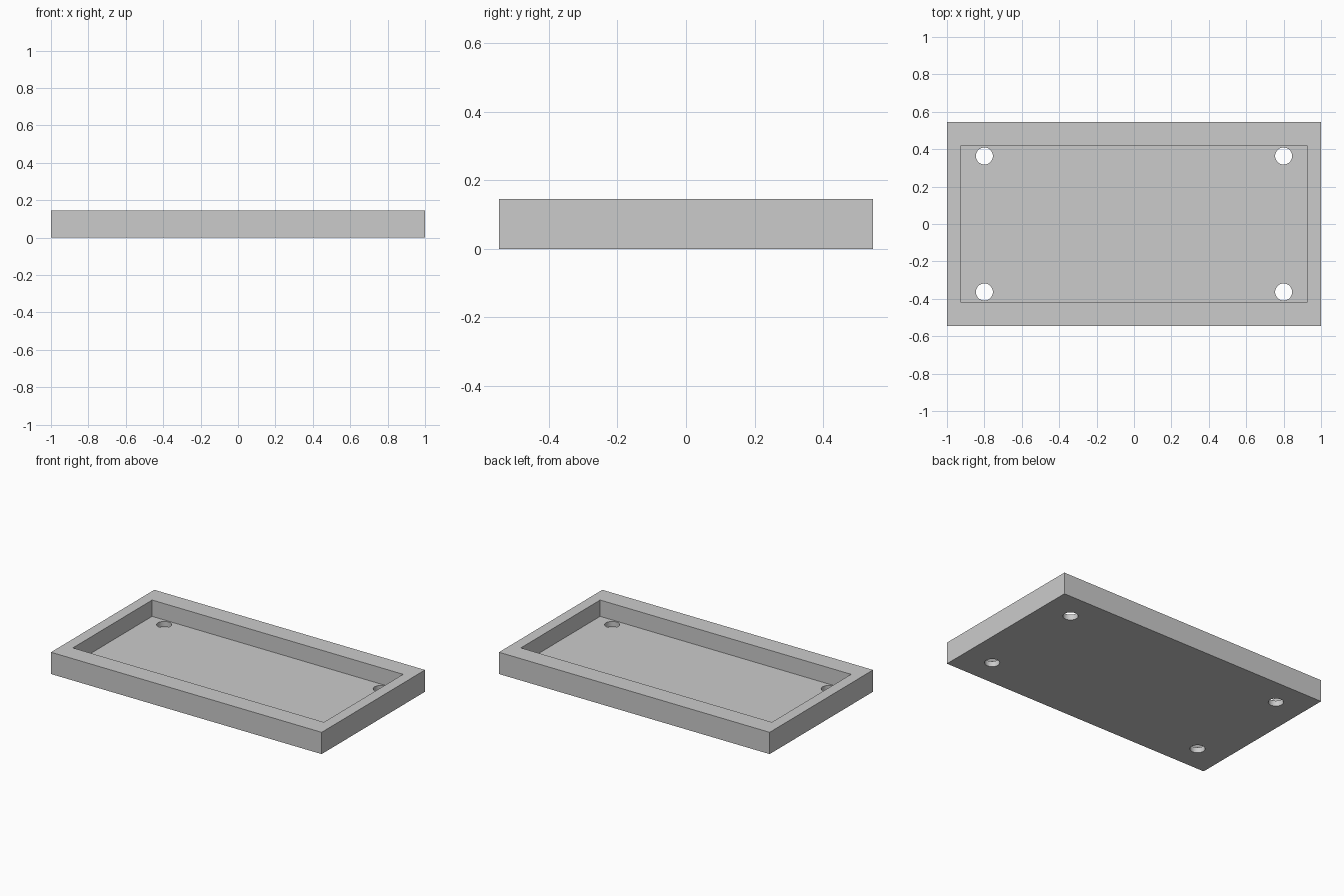
import bpy
import bmesh
from mathutils import Matrix

old = bpy.data.objects.get("Cube")
if old:
    bpy.data.objects.remove(old, do_unlink=True)

UNIT = 2 / 55                     # one design step; the tray is 55 steps long
LENGTH, WIDTH, HEIGHT = 55 * UNIT, 30 * UNIT, 4 * UNIT
POCKET_LENGTH, POCKET_WIDTH = 51 * UNIT, 23 * UNIT
FLOOR = UNIT
HOLE_X, HOLE_Y, HOLE_RADIUS = 22 * UNIT, 10 * UNIT, 1.25 * UNIT

grey = bpy.data.materials.new("light grey")
grey.use_nodes = True
grey.diffuse_color = (0.6, 0.6, 0.6, 1)
grey.node_tree.nodes["Principled BSDF"].inputs["Base Color"].default_value = (0.6, 0.6, 0.6, 1)


def make_object(name, bm):
    mesh = bpy.data.meshes.new(name)
    bm.to_mesh(mesh)
    bm.free()
    mesh.materials.append(grey)
    obj = bpy.data.objects.new(name, mesh)
    bpy.context.collection.objects.link(obj)
    return obj


def add_box(bm, length, width, bottom, top):
    matrix = Matrix.Translation((0, 0, (bottom + top) / 2)) @ Matrix.Diagonal((length, width, top - bottom, 1))
    bmesh.ops.create_cube(bm, size=1, matrix=matrix)


def cut(target, cutter):
    mod = target.modifiers.new(cutter.name, "BOOLEAN")
    mod.operation = "DIFFERENCE"
    mod.solver = "EXACT"
    mod.object = cutter
    cutter.hide_render = True
    cutter.hide_set(True)


# Solid tray block
bm = bmesh.new()
add_box(bm, LENGTH, WIDTH, 0, HEIGHT)
tray = make_object("tray", bm)

# Rectangular pocket, open at the top
bm = bmesh.new()
add_box(bm, POCKET_LENGTH, POCKET_WIDTH, FLOOR, HEIGHT * 2)
pocket = make_object("pocket_cutter", bm)
cut(tray, pocket)

# Four round screw holes through the floor
bm = bmesh.new()
for x in (-HOLE_X, HOLE_X):
    for y in (-HOLE_Y, HOLE_Y):
        bmesh.ops.create_cone(bm, cap_ends=True, segments=48, radius1=HOLE_RADIUS, radius2=HOLE_RADIUS,
                              depth=HEIGHT, matrix=Matrix.Translation((x, y, 0)))
holes = make_object("screw_hole_cutter", bm)
cut(tray, holes)

# Apply the cuts, remove the cutters and smooth the hole walls
bpy.ops.object.select_all(action="DESELECT")
bpy.context.view_layer.objects.active = tray
tray.select_set(True)
for mod in list(tray.modifiers):
    bpy.ops.object.modifier_apply(modifier=mod.name)
for cutter in (pocket, holes):
    bpy.data.objects.remove(cutter, do_unlink=True)
bpy.ops.object.shade_smooth_by_angle()
